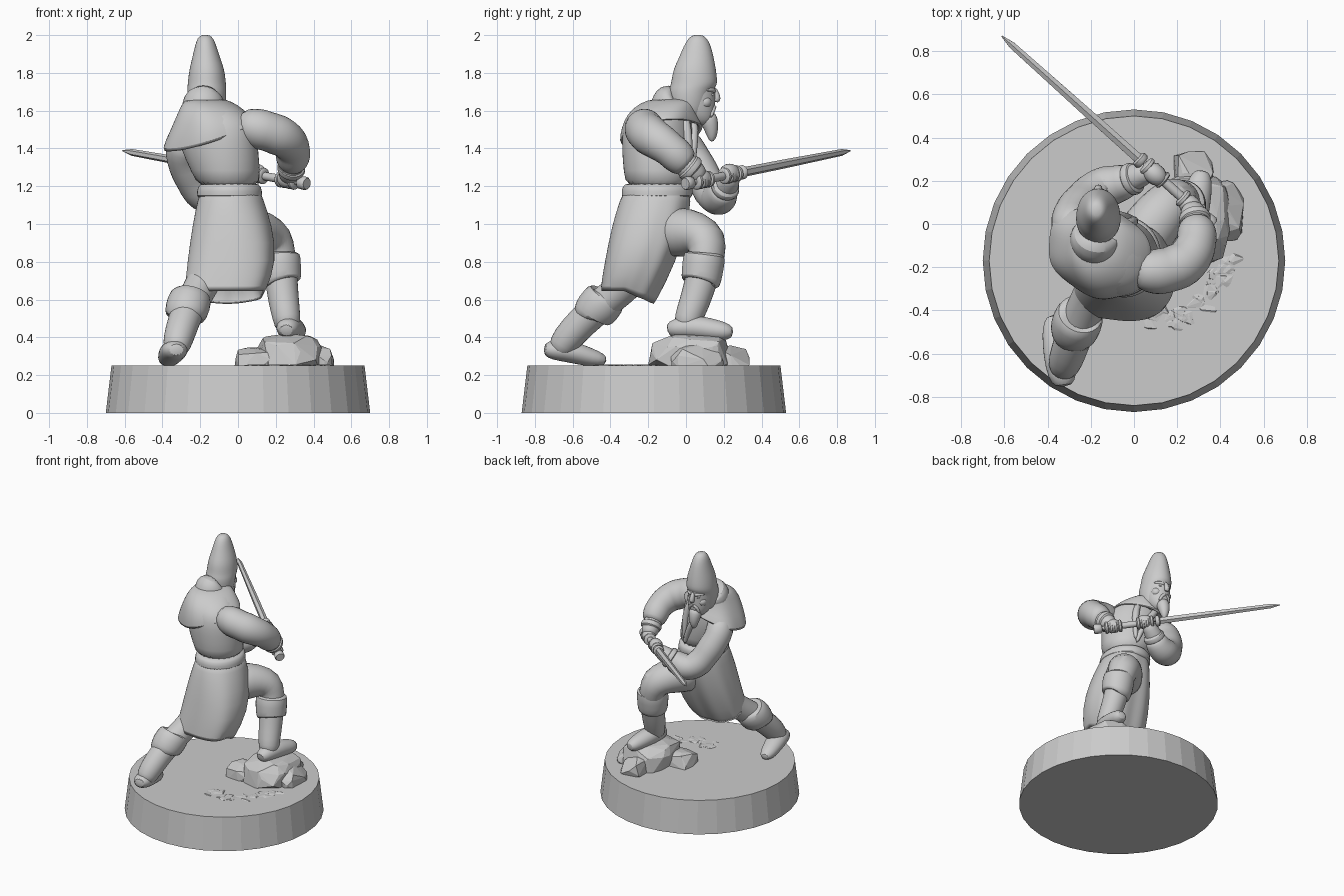
import bpy, bmesh, math, random
from mathutils import Vector

random.seed(4)
grey = bpy.data.materials.new("stone_grey")
grey.diffuse_color = (0.6, 0.6, 0.6, 1)


def finish(name, bm, sub=0, angle=None):
    bmesh.ops.recalc_face_normals(bm, faces=bm.faces)
    me = bpy.data.meshes.new(name)
    bm.to_mesh(me)
    bm.free()
    ob = bpy.data.objects.new(name, me)
    bpy.context.collection.objects.link(ob)
    me.materials.append(grey)
    if sub:
        ob.modifiers.new("smooth", "SUBSURF").levels = sub
        ob.modifiers["smooth"].render_levels = sub
    if angle:
        bpy.context.view_layer.objects.active = ob
        ob.select_set(True)
        bpy.ops.object.shade_smooth_by_angle(angle=math.radians(angle))
        ob.select_set(False)
    return ob


def loft(name, rings, sub=1, angle=50):
    """Skin a list of equal rings and cap both ends."""
    bm = bmesh.new()
    rows = [[bm.verts.new(p) for p in r] for r in rings]
    n = len(rows[0])
    for a, b in zip(rows, rows[1:]):
        for i in range(n):
            bm.faces.new((a[i], a[(i + 1) % n], b[(i + 1) % n], b[i]))
    bm.faces.new(rows[0][::-1])
    bm.faces.new(rows[-1])
    return finish(name, bm, sub, angle)


def limb(name, pts, sides=14, sub=1, angle=50, squash=1.0, up=(0, 0, 1)):
    """Round tube along points (x, y, z, radius)."""
    c = [Vector(p[:3]) for p in pts]
    u, rings = Vector(up), []
    for i, p in enumerate(c):
        t = (c[min(i + 1, len(c) - 1)] - c[max(i - 1, 0)]).normalized()
        u = u - t * u.dot(t)
        if u.length < 0.05:
            u = t.orthogonal()
        u.normalize()
        v, r = t.cross(u), pts[i][3]
        rings.append([p + r * (math.cos(k) * u * squash + math.sin(k) * v)
                      for k in (2 * math.pi * j / sides for j in range(sides))])
    return loft(name, rings, sub, angle)


def stack(name, rows, rot=0, sides=24, shape=None, sub=1):
    """Level ellipses (x, y, z, rx, ry), turned by rot; shape(i, a) -> (scale, dz)."""
    rings, cr, sr = [], math.cos(rot), math.sin(rot)
    for i, (x, y, z, rx, ry) in enumerate(rows):
        ring = []
        for j in range(sides):
            a = 2 * math.pi * j / sides
            s, dz = shape(i, a) if shape else (1, 0)
            ex, ey = rx * s * math.cos(a), ry * s * math.sin(a)
            ring.append((x + ex * cr - ey * sr, y + ex * sr + ey * cr, z + dz))
        rings.append(ring)
    return loft(name, rings, sub)


def ball(name, loc, size, rot=0):
    bm = bmesh.new()
    bmesh.ops.create_uvsphere(bm, u_segments=16, v_segments=10, radius=1)
    ob = finish(name, bm, 0, 60)
    ob.location, ob.scale, ob.rotation_euler = loc, size, (0, 0, rot)
    return ob


def rock(name, loc, size, n=24, boxy=0.5):
    """Convex boulder; boxy pushes points toward a block shape."""
    bm = bmesh.new()
    for _ in range(n):
        d = Vector([random.gauss(0, 1) for _ in range(3)]).normalized()
        d /= max(abs(k) for k in d) ** boxy
        bm.verts.new([loc[k] + d[k] * size[k] * random.uniform(0.94, 1.04) for k in range(3)])
    bmesh.ops.convex_hull(bm, input=bm.verts)
    bmesh.ops.delete(bm, geom=[v for v in bm.verts if not v.link_faces], context="VERTS")
    for v in bm.verts:
        v.co.z = max(v.co.z, 0.24)
    return finish(name, bm)


# Round display base
stack("base", [(0, -0.17, 0, 0.7, 0.7), (0, -0.17, 0.25, 0.67, 0.67)], sides=32, sub=0
      ).data.polygons.foreach_set("use_smooth", [False] * 34)

# Rocks and ground rubble
rock("main_rock", (0.275, 0.02, 0.28), (0.175, 0.215, 0.14), 90)
rock("side_rock", (0.42, 0.06, 0.26), (0.09, 0.14, 0.1), 40)
rock("low_rock", (0.1, -0.06, 0.25), (0.125, 0.11, 0.1), 40)
rock("back_rock", (0.27, 0.24, 0.26), (0.1, 0.1, 0.1))
for i in range(36):
    a = math.radians(random.uniform(-108, -10))
    r = random.uniform(0.32, 0.42)
    rock("rubble", (0.13 + r * math.cos(a) * 0.85, -0.06 + r * math.sin(a), 0.246),
         (0.05, 0.045, 0.011), 12, 0.2)

# Front leg: thigh, boot cuff and foot
limb("front_leg", [(-0.01, -0.13, 0.95, 0.13), (0.06, -0.04, 0.96, 0.138), (0.125, 0.05, 0.95, 0.125),
                   (0.19, 0.115, 0.915, 0.115), (0.215, 0.115, 0.83, 0.097), (0.23, 0.08, 0.7, 0.088),
                   (0.243, 0.045, 0.58, 0.083), (0.258, 0.01, 0.5, 0.076), (0.265, 0.0, 0.43, 0.065)])
limb("front_boot_cuff", [(0.22, 0.1, 0.85, 0.08), (0.22, 0.1, 0.845, 0.115), (0.222, 0.09, 0.78, 0.115),
                         (0.23, 0.08, 0.7, 0.11), (0.235, 0.075, 0.68, 0.102), (0.235, 0.075, 0.685, 0.07)])
limb("front_boot", [(0.255, -0.1, 0.435, 0.035), (0.26, -0.06, 0.45, 0.062), (0.275, 0.05, 0.455, 0.075),
                    (0.295, 0.14, 0.44, 0.066), (0.31, 0.21, 0.43, 0.056), (0.315, 0.25, 0.425, 0.03)], squash=0.9)

# Rear leg stretched behind
limb("rear_leg", [(-0.1, -0.16, 0.9, 0.11), (-0.15, -0.24, 0.76, 0.098), (-0.205, -0.345, 0.65, 0.09),
                  (-0.27, -0.49, 0.54, 0.09), (-0.305, -0.6, 0.43, 0.085), (-0.325, -0.655, 0.36, 0.078),
                  (-0.33, -0.68, 0.31, 0.055)])
limb("rear_boot_cuff", [(-0.245, -0.41, 0.63, 0.08), (-0.245, -0.41, 0.625, 0.11), (-0.262, -0.45, 0.575, 0.122),
                        (-0.28, -0.5, 0.52, 0.114), (-0.284, -0.51, 0.505, 0.1), (-0.28, -0.5, 0.51, 0.07)])
limb("rear_boot", [(-0.325, -0.755, 0.335, 0.04), (-0.33, -0.705, 0.335, 0.07), (-0.345, -0.61, 0.325, 0.076),
                   (-0.36, -0.53, 0.3, 0.066), (-0.37, -0.47, 0.285, 0.056), (-0.375, -0.42, 0.275, 0.03)], squash=0.8)


# Tunic skirt, squarer toward the hem, with pleats in front and a hollow underside
def skirt_shape(i, a):
    front = max(0, math.sin(a))
    k = min(i, 4) / 4
    square = 1 / (abs(math.cos(a)) ** 2.8 + abs(math.sin(a)) ** 2.8) ** (1 / 2.8)
    return 1 + k * (square - 1) + 0.04 * k * math.cos(a * 9) * (0.15 + front), (-0.07 * front if i >= 4 else 0)


stack("skirt", [(-0.04, -0.15, 1.2, 0.155, 0.175), (-0.04, -0.16, 1.13, 0.172, 0.187),
                (-0.03, -0.19, 1.0, 0.21, 0.2), (-0.03, -0.24, 0.8, 0.237, 0.187),
                (-0.07, -0.31, 0.645, 0.212, 0.143), (-0.07, -0.31, 0.635, 0.195, 0.127),
                (-0.05, -0.27, 0.75, 0.17, 0.12)], rot=math.radians(-5), sides=48, shape=skirt_shape)
stack("belt", [(-0.045, -0.15, 1.13, 0.16, 0.17), (-0.045, -0.155, 1.145, 0.178, 0.193),
               (-0.045, -0.15, 1.2, 0.17, 0.188), (-0.045, -0.15, 1.22, 0.15, 0.17)])

# Torso turned toward the sword, with lapels, mantle and collar
TURN = math.radians(-28)
stack("torso", [(-0.045, -0.15, 1.18, 0.16, 0.175), (-0.065, -0.15, 1.28, 0.185, 0.18),
                (-0.1, -0.15, 1.4, 0.215, 0.185), (-0.11, -0.15, 1.5, 0.215, 0.18),
                (-0.115, -0.145, 1.57, 0.19, 0.16), (-0.14, -0.11, 1.63, 0.14, 0.13),
                (-0.17, -0.07, 1.67, 0.08, 0.08)], rot=TURN)
limb("left_lapel", [(-0.2, 0.03, 1.59, 0.02), (-0.14, 0.045, 1.5, 0.028), (-0.05, 0.035, 1.38, 0.024),
                    (0.0, 0.025, 1.22, 0.015)], sides=10)
limb("right_lapel", [(-0.06, -0.01, 1.6, 0.02), (-0.01, 0.005, 1.5, 0.028), (0.0, 0.015, 1.38, 0.024),
                     (0.0, 0.02, 1.25, 0.012)], sides=10)


def mantle_shape(i, a):
    k = min(i, 4) / 4
    lean = math.cos(a + TURN - math.radians(205))
    return 1 + 0.03 * k * math.cos(6 * a + 1), -0.085 * k * k * lean


stack("mantle", [(-0.18, -0.07, 1.665, 0.09, 0.1), (-0.165, -0.1, 1.645, 0.125, 0.15),
                 (-0.15, -0.13, 1.59, 0.175, 0.185), (-0.15, -0.135, 1.53, 0.22, 0.2),
                 (-0.16, -0.13, 1.47, 0.262, 0.21), (-0.155, -0.13, 1.462, 0.24, 0.19),
                 (-0.15, -0.13, 1.52, 0.19, 0.16)], rot=TURN, sides=36, shape=mantle_shape)
limb("collar", [(-0.185, -0.08, 1.57, 0.11), (-0.185, -0.08, 1.6, 0.12), (-0.18, -0.07, 1.645, 0.115),
                (-0.178, -0.06, 1.67, 0.105), (-0.175, -0.05, 1.67, 0.07)])

# Head, tall cap and face
X = -0.165
stack("head", [(X, 0.085, 1.52, 0.03, 0.035), (X, 0.07, 1.55, 0.062, 0.078), (X, 0.05, 1.6, 0.084, 0.104),
               (X, 0.04, 1.66, 0.09, 0.115), (X, 0.04, 1.73, 0.094, 0.118), (X, 0.045, 1.8, 0.08, 0.1)], sides=20)
stack("cap", [(X, 0.01, 1.55, 0.075, 0.08), (X, 0.015, 1.6, 0.094, 0.1), (X, 0.018, 1.66, 0.104, 0.11),
              (X, 0.025, 1.71, 0.105, 0.118), (X, 0.042, 1.735, 0.103, 0.125),
              (X, 0.045, 1.77, 0.1, 0.121), (X, 0.046, 1.82, 0.093, 0.114), (X - 0.003, 0.055, 1.88, 0.075, 0.093),
              (X - 0.006, 0.06, 1.94, 0.058, 0.074), (X - 0.008, 0.062, 1.985, 0.043, 0.05),
              (X - 0.008, 0.062, 2.002, 0.02, 0.022)], sides=20)
limb("nose", [(X, 0.145, 1.725, 0.012), (X, 0.16, 1.69, 0.018), (X, 0.168, 1.662, 0.022), (X, 0.155, 1.645, 0.015)], sides=8)
limb("beard", [(X, 0.105, 1.58, 0.05), (X, 0.125, 1.545, 0.05), (X, 0.135, 1.5, 0.04), (X, 0.138, 1.46, 0.026),
               (X, 0.135, 1.435, 0.01)], sides=10)
for s in (-1, 1):
    limb("brow", [(X + s * 0.01, 0.152, 1.7, 0.012), (X + s * 0.04, 0.142, 1.712, 0.014),
                  (X + s * 0.075, 0.105, 1.71, 0.01)], sides=8)
    limb("moustache", [(X, 0.154, 1.625, 0.013), (X + s * 0.03, 0.144, 1.61, 0.014),
                       (X + s * 0.045, 0.13, 1.56, 0.009)], sides=8)
    ball("eye", (X + s * 0.035, 0.137, 1.685), (0.014, 0.01, 0.008))
    ball("cheek", (X + s * 0.045, 0.1, 1.645), (0.035, 0.036, 0.034))

# Right arm: puffed sleeve with folds, bent elbow
limb("right_sleeve", [(0.0, -0.2, 1.53, 0.08), (0.07, -0.22, 1.515, 0.103), (0.12, -0.22, 1.5, 0.113),
                      (0.16, -0.213, 1.49, 0.106), (0.21, -0.195, 1.472, 0.113), (0.25, -0.17, 1.453, 0.105),
                      (0.278, -0.125, 1.425, 0.102), (0.29, -0.085, 1.395, 0.093), (0.292, -0.05, 1.365, 0.097),
                      (0.288, -0.015, 1.33, 0.086), (0.285, 0.01, 1.31, 0.07)])
limb("right_forearm", [(0.29, -0.03, 1.34, 0.07), (0.28, 0.02, 1.295, 0.07), (0.272, 0.06, 1.26, 0.06),
                       (0.265, 0.085, 1.24, 0.045)])
limb("right_cuff", [(0.287, 0.0, 1.315, 0.05), (0.285, 0.01, 1.305, 0.08), (0.278, 0.04, 1.28, 0.077), (0.277, 0.045, 1.275, 0.05)])

# Left arm reaching across the body
limb("left_sleeve", [(-0.26, -0.05, 1.47, 0.09), (-0.295, 0.0, 1.4, 0.103), (-0.285, 0.04, 1.34, 0.095),
                     (-0.26, 0.075, 1.28, 0.1), (-0.235, 0.105, 1.225, 0.092), (-0.205, 0.13, 1.175, 0.1),
                     (-0.16, 0.165, 1.14, 0.096), (-0.12, 0.175, 1.138, 0.1), (-0.075, 0.185, 1.15, 0.089),
                     (-0.03, 0.2, 1.18, 0.082), (-0.01, 0.205, 1.19, 0.06)])
limb("left_forearm", [(-0.07, 0.19, 1.16, 0.07), (0.0, 0.215, 1.2, 0.066), (0.05, 0.235, 1.235, 0.053), (0.085, 0.245, 1.26, 0.042)])
limb("left_cuff", [(-0.03, 0.2, 1.18, 0.05), (-0.025, 0.203, 1.185, 0.083), (0.01, 0.215, 1.205, 0.078), (0.015, 0.217, 1.21, 0.05)])

# Sword, running from pommel to tip
P0, P1 = Vector((0.365, -0.005, 1.213)), Vector((-0.612, 0.87, 1.388))


def along(t, r):
    return (*P0.lerp(P1, t), r)


limb("blade", [along(0.34, 0.026), along(0.6, 0.024), along(0.95, 0.018), along(1.0, 0.003)], sides=6, sub=0, angle=20)
limb("grip", [along(0.02, 0.022), along(0.18, 0.025), along(0.34, 0.022)], sides=10)
limb("pommel", [along(0, 0.03), along(0.008, 0.036), along(0.035, 0.034), along(0.045, 0.02)], sides=12, sub=0)
limb("guard", [along(0.33, 0.03), along(0.336, 0.038), along(0.35, 0.038), along(0.356, 0.028)], sides=12, sub=0)

# Hands with fingers wrapped around the grip
for side, t in (("right", 0.105), ("left", 0.275)):
    ball(side + "_hand", P0.lerp(P1, t) + Vector((0, -0.005, 0.008)), (0.062, 0.048, 0.05), math.radians(-42))
    for k in range(4):
        f = t - 0.036 + k * 0.024
        limb(side + "_finger", [along(f - 0.012, 0.036), along(f - 0.006, 0.048), along(f + 0.006, 0.048),
                                along(f + 0.012, 0.036)], sides=10)
